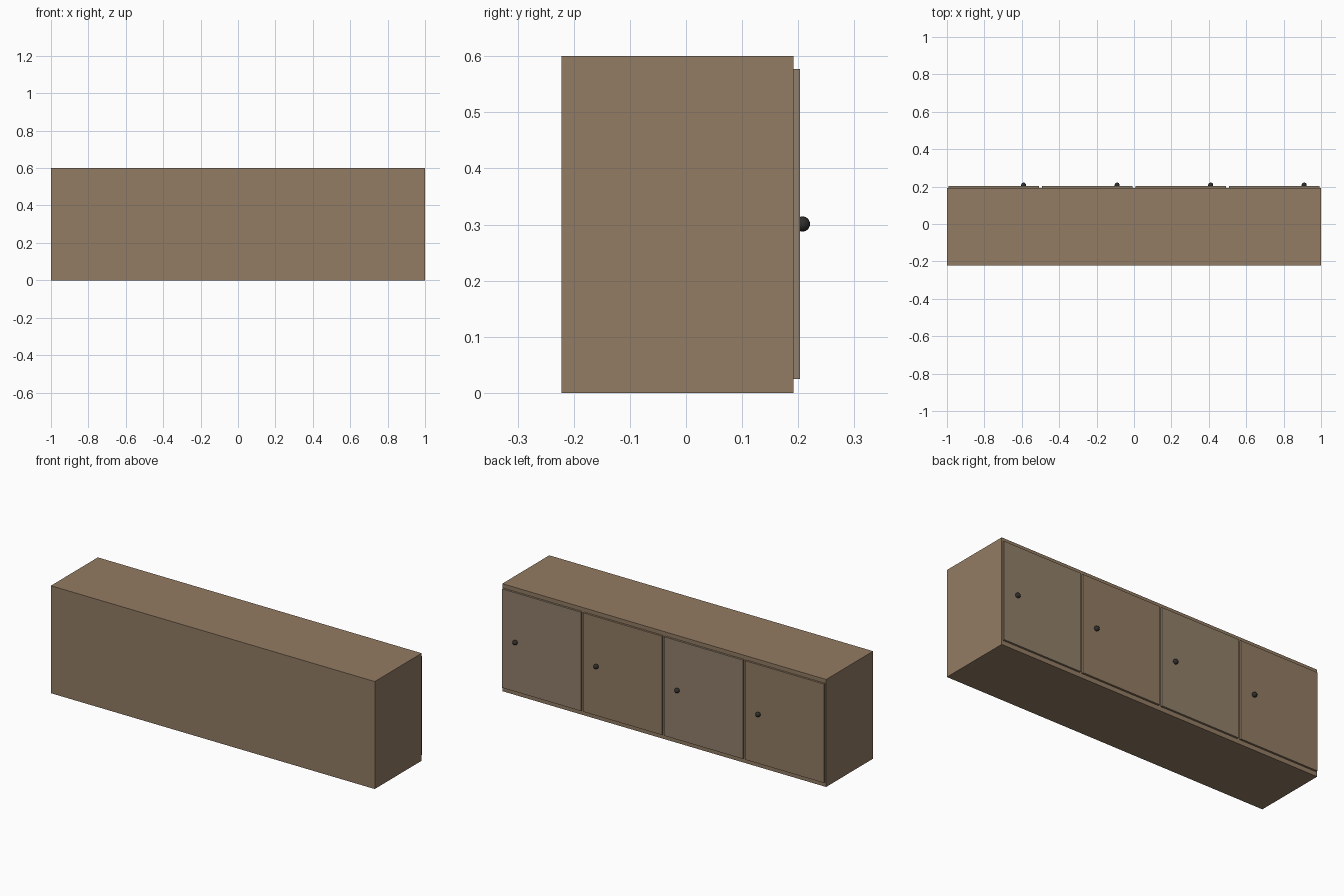
import bpy, bmesh
from mathutils import Matrix, Vector

if "Cube" in bpy.data.objects:
    bpy.data.objects.remove(bpy.data.objects["Cube"])


def material(name, color):
    m = bpy.data.materials.new(name)
    m.diffuse_color = (*color, 1)
    m.use_nodes = True
    m.node_tree.nodes["Principled BSDF"].inputs["Base Color"].default_value = m.diffuse_color
    return m


def add_object(name, bm, mat):
    mesh = bpy.data.meshes.new(name)
    bm.to_mesh(mesh)
    bm.free()
    mesh.materials.append(mat)
    obj = bpy.data.objects.new(name, mesh)
    bpy.context.collection.objects.link(obj)
    return obj


def box(name, lo, hi, mat):
    lo, hi = Vector(lo), Vector(hi)
    bm = bmesh.new()
    bmesh.ops.create_cube(bm, size=1)
    bmesh.ops.scale(bm, vec=hi - lo, verts=bm.verts)
    obj = add_object(name, bm, mat)
    obj.location = (lo + hi) / 2
    return obj


def knob(name, location, radius, mat):
    bm = bmesh.new()
    bmesh.ops.create_uvsphere(bm, u_segments=24, v_segments=16, radius=radius,
                              matrix=Matrix.Rotation(1.5707963, 4, 'X'))
    for f in bm.faces:
        f.smooth = True
    obj = add_object(name, bm, mat)
    obj.location = location
    return obj


wood = material("wood", (0.29, 0.20, 0.125))
wood_alt = material("wood_alternate", (0.285, 0.215, 0.145))
dark = material("dark_knob", (0.03, 0.027, 0.025))

# Cabinet body
BACK, FACE, DOOR_FACE = -0.222, 0.192, 0.203
box("cabinet_body", (-1, BACK, 0), (1, FACE, 0.6), wood)

# Four doors with alternating tone, one round knob each
GAP = 0.007
for i in range(4):
    left = -1 + 0.5 * i
    box(f"door_{i + 1}", (left + GAP, FACE, 0.025),
        (left + 0.5 - GAP, DOOR_FACE, 0.577), wood_alt if i % 2 else wood)
    knob(f"door_knob_{i + 1}", (left + 0.41, 0.2075, 0.301), 0.0135, dark)
